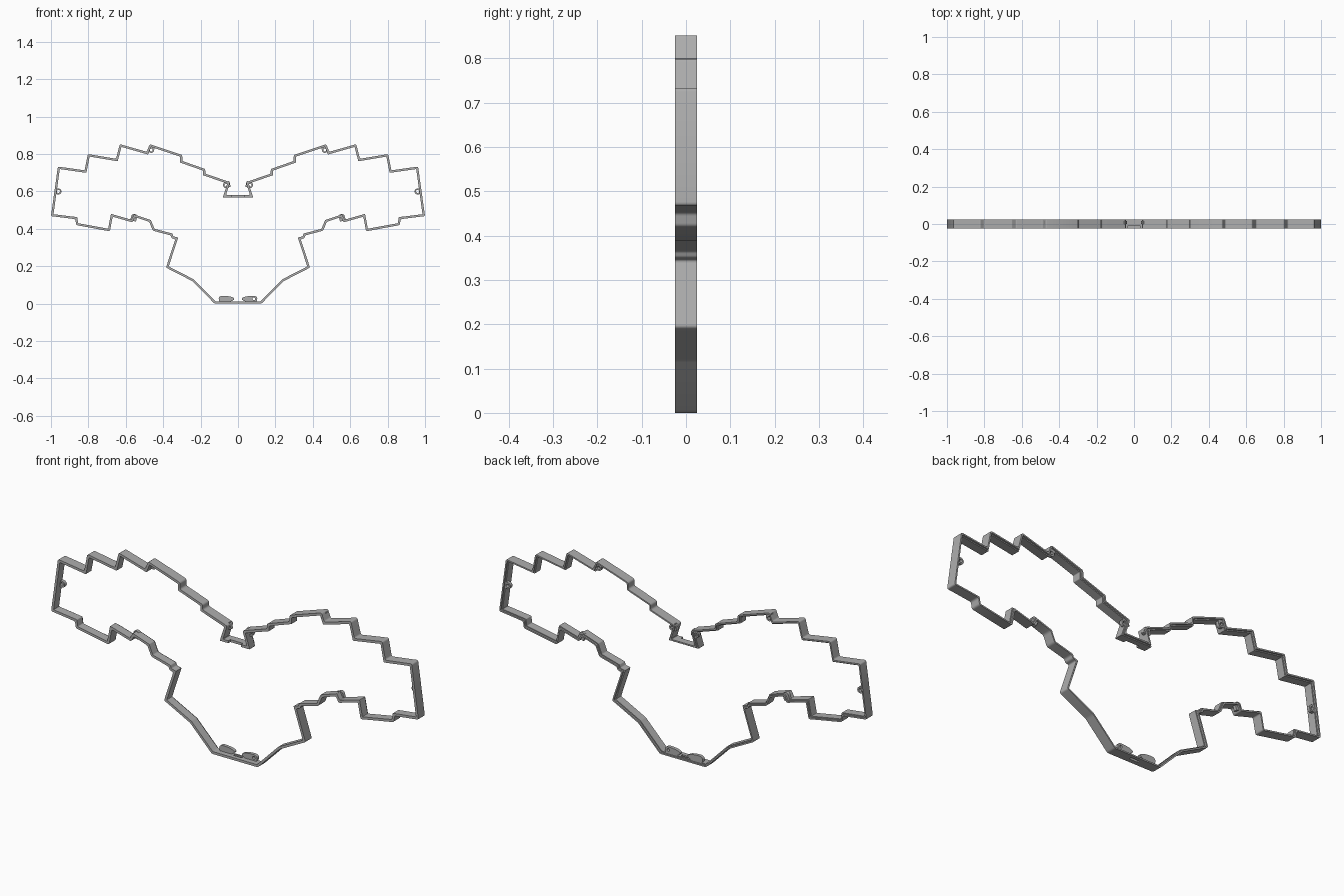
import bpy, bmesh, math
from mathutils import Vector

if "Cube" in bpy.data.objects:
    bpy.data.objects.remove(bpy.data.objects["Cube"])

grey = bpy.data.materials.new("mid grey")
grey.use_nodes = True
COLOUR = (0.42, 0.42, 0.42, 1)
grey.diffuse_color = COLOUR
grey.node_tree.nodes["Principled BSDF"].inputs["Base Color"].default_value = COLOUR

# Half outline (x, z), from the top notch round to the foot
HALF = [(.065, .58), (.042, .65), (.175, .695), (.175, .72), (.298, .763), (.298, .795),
        (.472, .853), (.488, .812), (.632, .853), (.652, .775), (.803, .80), (.82, .713),
        (.963, .733), (1, .468), (.87, .452), (.865, .42), (.685, .387), (.67, .465),
        (.565, .435), (.55, .463), (.475, .438), (.455, .39), (.36, .365), (.355, .35),
        (.335, .345), (.385, .193), (.243, .12), (.125, 0)]
OUTLINE = [Vector(p) for p in HALF] + [Vector((-x, z)) for x, z in reversed(HALF)]


def inset(points, d):
    """Mitred inward offset of the clockwise outline."""
    result = []
    for i, p in enumerate(points):
        a = (p - points[i - 1]).normalized()
        b = (points[(i + 1) % len(points)] - p).normalized()
        na, nb = Vector((a.y, -a.x)), Vector((b.y, -b.x))
        result.append(p + (na + nb) * d / (1 + na.dot(nb)))
    return result


def rounded(points, r):
    """Replace each corner with a short curve."""
    result = []
    for i, p in enumerate(points):
        a, b = points[i - 1] - p, points[(i + 1) % len(points)] - p
        s = p + a.normalized() * min(r, a.length * .35)
        e = p + b.normalized() * min(r, b.length * .35)
        for t in (0, .33, .67, 1):
            result.append(s * (1 - t) ** 2 + p * 2 * t * (1 - t) + e * t * t)
    return result


def finish(bm, name):
    bmesh.ops.recalc_face_normals(bm, faces=bm.faces[:])
    mesh = bpy.data.meshes.new(name)
    bm.to_mesh(mesh)
    bm.free()
    mesh.materials.append(grey)
    obj = bpy.data.objects.new(name, mesh)
    bpy.context.collection.objects.link(obj)
    return obj


def sweep(loops, name):
    """Join a closed series of equal loops into a solid ring."""
    bm = bmesh.new()
    rings = [[bm.verts.new((p.x, y, p.y)) for p in pts] for pts, y in loops]
    n = len(rings[0])
    for k, ring in enumerate(rings):
        nxt = rings[(k + 1) % len(rings)]
        for i in range(n):
            j = (i + 1) % n
            bm.faces.new((ring[i], ring[j], nxt[j], nxt[i]))
    return finish(bm, name)


# Perimeter wall with a recessed step along the inside of the back rim
SECTION = [(0, -.025, .008), (0, .025, .008), (.007, .025, .005),
           (.007, .017, .005), (.012, .017, .003), (.012, -.025, .003)]
wall = sweep([(rounded(inset(OUTLINE, d), r), y) for d, y, r in SECTION], "perimeter_wall")


# Openings through the top notch wall and the foot
def cut(name, centre, size):
    bm = bmesh.new()
    bmesh.ops.create_cube(bm, size=1)
    for v in bm.verts:
        v.co = Vector([c + s * q for c, s, q in zip(centre, size, v.co)])
    cutter = finish(bm, name)
    cutter.hide_render = True
    cutter.hide_viewport = True
    mod = wall.modifiers.new(name, "BOOLEAN")
    mod.operation = "DIFFERENCE"
    mod.solver = "EXACT"
    mod.object = cutter


cut("notch_cutter", (0, -.02, .575), (.07, .02, .05))
cut("foot_cutter", (0, .002, .005), (.045, .012, .05))


# Screw lugs: a pierced tab whose outer end reaches into the wall
def lug(name, x, z, direction, reach, r=.016, hole=.008, steps=24):
    d = Vector(direction).normalized()
    centre, outer, inner = Vector((x, z)), [], []
    for i in range(steps):
        a = 2 * math.pi * i / steps
        u = Vector((math.cos(a), math.sin(a)))
        inner.append(centre + u * hole)
        along = u.dot(d)
        outer.append(centre + u * r + d * (reach - r * along if along > 0.01 else 0))
    return sweep([(outer, .001), (outer, .017), (inner, .017), (inner, .001)], name)


# Foot tabs: a long low plate with a rounded pierced end
def foot_tab(name, s):
    steps, outer, inner = 24, [], []
    for i in range(steps):
        a = 2 * math.pi * i / steps
        u = Vector((math.cos(a), math.sin(a)))
        inner.append(Vector((s * .085, .026)) + u * .007)
        x = .085 + .018 * u.x if u.x > 0 else .085 + .065 * u.x
        z = .026 + .016 * u.y if u.y > 0 else .026 + .02 * u.y
        outer.append(Vector((s * x, z)))
    return sweep([(outer, .001), (outer, .017), (inner, .017), (inner, .001)], name)


LUGS = [("upper_lug", .464, .822, (-.15, 1), .022), ("notch_lug", .064, .634, (-1, .3), .022),
        ("end_lug", .96, .60, (1, .13), .018), ("lower_lug", .555, .464, (.3, -1), .022)]
parts = [wall]
for side, s in (("left", 1), ("right", -1)):
    for name, x, z, (dx, dz), reach in LUGS:
        parts.append(lug(side + "_" + name, s * x, z, (s * dx, dz), reach))
    parts.append(foot_tab(side + "_foot_tab", s))

# Smooth the rounded corners and keep the rims sharp
bpy.ops.object.select_all(action="DESELECT")
for obj in parts:
    obj.select_set(True)
bpy.context.view_layer.objects.active = wall
bpy.ops.object.shade_smooth_by_angle(angle=math.radians(40))
